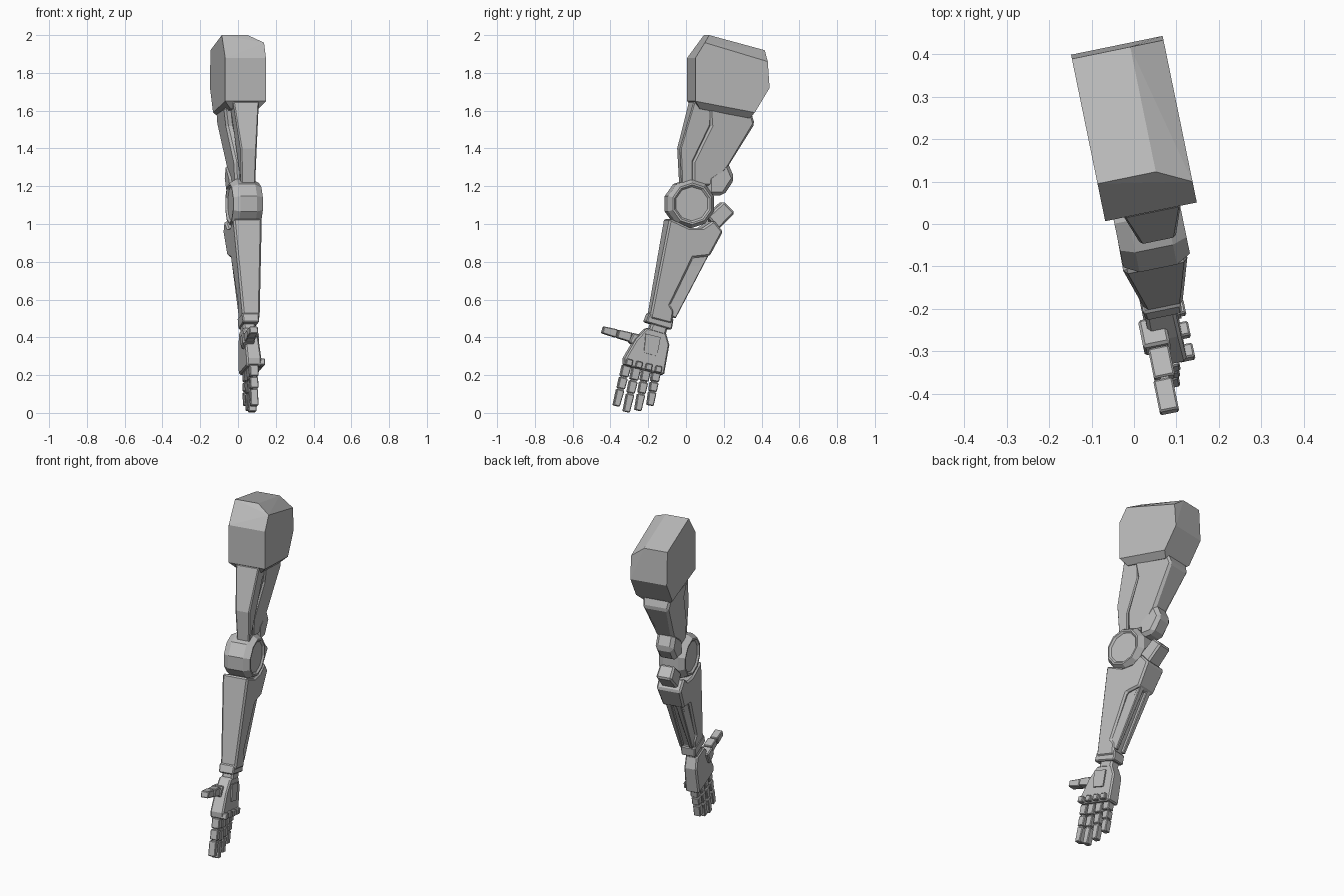
import bpy, bmesh, math
from mathutils import Vector, Matrix

if "Cube" in bpy.data.objects:
    bpy.data.objects.remove(bpy.data.objects["Cube"])

grey = bpy.data.materials.new("plain grey")
grey.use_nodes = True
TONE = (.5, .5, .5, 1)
grey.diffuse_color = TONE
grey.node_tree.nodes["Principled BSDF"].inputs["Base Color"].default_value = TONE

# The whole arm is turned slightly about the vertical axis
YAW = Matrix.Rotation(math.radians(11.6), 4, "Z")


def finish(name, bm, bevel=0):
    """Turn the finished part and place it in the scene."""
    bmesh.ops.recalc_face_normals(bm, faces=bm.faces)
    bm.transform(YAW)
    mesh = bpy.data.meshes.new(name)
    bm.to_mesh(mesh)
    bm.free()
    mesh.materials.append(grey)
    obj = bpy.data.objects.new(name, mesh)
    bpy.context.collection.objects.link(obj)
    if bevel:
        chamfer = obj.modifiers.new("chamfer", "BEVEL")
        chamfer.width, chamfer.segments = bevel, 1
        chamfer.limit_method, chamfer.angle_limit = "ANGLE", math.radians(35)


def hull(name, points):
    """Convex faceted block around a few corner points."""
    bm = bmesh.new()
    corners = [bm.verts.new(point) for point in points]
    bmesh.ops.convex_hull(bm, input=corners)
    bmesh.ops.dissolve_limit(bm, angle_limit=.03, verts=bm.verts, edges=bm.edges)
    finish(name, bm)


def part(name, centre, profile, top, bottom, waist=None, bevel=0):
    """Side profile given half widths that narrow from the top down to the waist."""
    heights = [z for y, z in profile]
    high, low = max(heights), min(heights) if waist is None else waist
    bm = bmesh.new()
    sides = []
    for sign in (-1, 1):
        side = []
        for y, z in profile:
            share = max(0, (z - low) / (high - low))
            half = bottom + (top - bottom) * share
            side.append(bm.verts.new((centre + sign * half, y, z)))
        sides.append(side)
    left, right = sides
    bm.faces.new(left)
    bm.faces.new(right[::-1])
    for i in range(len(profile)):
        bm.faces.new((left[i - 1], right[i - 1], right[i], left[i]))
    finish(name, bm, bevel)


def wheel(name, centre, half_profile, sides):
    """Faceted wheel on a sideways axis, from a mirrored (offset, radius) profile."""
    rings = [(-offset, radius) for offset, radius in half_profile] + half_profile[::-1]
    bm = bmesh.new()
    loops = []
    for offset, radius in rings:
        loop = []
        for k in range(sides):
            angle = math.tau * (k + .5) / sides
            spoke = Vector((offset, radius * math.cos(angle), radius * math.sin(angle)))
            loop.append(bm.verts.new(Vector(centre) + spoke))
        loops.append(loop)
    for a, b in zip(loops, loops[1:]):
        for k in range(sides):
            bm.faces.new((a[k - 1], a[k], b[k], b[k - 1]))
    bm.faces.new(loops[0])
    bm.faces.new(loops[-1][::-1])
    finish(name, bm)


def bar(name, centre, start, end, start_size, end_size, half, bevel=0):
    """Tapered bar between two points of the side view."""
    along = (end - start).normalized()
    across = Vector((-along.y, along.x))
    corners = [start + across * start_size, end + across * end_size,
               end - across * end_size, start - across * start_size]
    part(name, centre, [tuple(c) for c in corners], half, half, bevel=bevel)


def digit(name, centre, start, end, size, stops):
    """Finger of tapering segments strung on a thin pin."""
    bar(name + "_pin", centre, start, start.lerp(end, .9), size * .7, size * .6, .01)
    for a, b in zip(stops, stops[1:]):
        bar(name + "_segment", centre - a * .01, start.lerp(end, a), start.lerp(end, b - .03),
            size * (1 - a / 5), size * (1 - b / 4), size * (1 - a / 6), .004)


# Shoulder armour: flat walls, sloping roof and a drawn-in underside
outer, inner, ridge = -.065, .155, .075
wall = [(.02, 1.65), (.02, 1.88), (.42, 1.72), (.34, 1.59)]
roof = [(.11, 2), (.41, 1.92)]
eaves = [(.07, 1.96), (.41, 1.86)]
underside = [(.05, 1.61), (.32, 1.56)]
layout = [(outer, wall + roof), (ridge, roof), (inner, wall + eaves), (-.03, underside), (.12, underside)]
hull("shoulder_armour", [(x, y, z) for x, outline in layout for y, z in outline])

# Upper arm
part("front_upper_arm", .048,
     [(.02, 1.65), (.12, 1.65), (.11, 1.52), (.02, 1.33), (.02, 1.2), (-.04, 1.2), (-.05, 1.4)],
     top=.07, bottom=.037, waist=1.35, bevel=.006)
part("rear_upper_arm", .035,
     [(.1, 1.62), (.33, 1.59), (.35, 1.53), (.21, 1.3), (.13, 1.2), (.02, 1.2), (.02, 1.33), (.11, 1.52)],
     top=.09, bottom=.045, waist=1.3, bevel=.012)

# Elbow
wheel("elbow_hub", (.035, .01, 1.107), [(.07, .09), (.08, .1), (.08, .11), (.045, .13)], sides=10)
part("elbow_point", .03, [(.1, 1.25), (.21, 1.33), (.25, 1.24), (.19, 1.15), (.1, 1.15)],
     top=.055, bottom=.055, bevel=.02)
part("elbow_block", .03, [(.1, 1.04), (.19, 1.12), (.25, 1.06), (.16, .97)],
     top=.045, bottom=.05, bevel=.01)

# Forearm shell, with twin rails in the recess behind it
part("forearm_shell", .03,
     [(-.11, 1.03), (0, .98), (.07, .98), (.13, 1.02), (.18, .96), (.11, .83),
      (.02, .82), (-.1, .57), (-.08, .54), (-.09, .47), (-.21, .5)],
     top=.078, bottom=.044, bevel=.01)
part("forearm_core", .03, [(0, .86), (.09, .84), (-.09, .5), (-.14, .54)], top=.05, bottom=.034)
for sign in (-1, 1):
    part("rear_rail", .03 + sign * .03, [(.03, .85), (.11, .84), (-.07, .5), (-.13, .54)],
         top=.018, bottom=.01, bevel=.004)

# Wrist
part("wrist_cuff", .025, [(-.21, .53), (-.08, .5), (-.09, .44), (-.23, .48)],
     top=.046, bottom=.042, bevel=.006)
bar("wrist", .022, Vector((-.15, .47)), Vector((-.165, .42)), .045, .045, .034, .01)

# Hand
part("palm", .018, [(-.22, .45), (-.12, .43), (-.1, .36), (-.13, .2), (-.34, .25), (-.34, .29), (-.28, .39)],
     top=.036, bottom=.042, bevel=.008)
part("hand_plate", .061, [(-.23, .42), (-.15, .4), (-.17, .3), (-.24, .32)], top=.004, bottom=.004)

# Fingers fan out from the knuckles
for i, length in enumerate((.22, .24, .22, .18)):
    root = Vector((-.325 + .053 * i, .25 - .012 * i))
    reach = Vector((-.25 + .025 * i, -.97)) * length
    digit("finger", .016, root, root + reach, .023, (0, .3, .6, 1.03))
    bar("knuckle", .058, root - reach.normalized() * .035, root, .017, .018, .02, .004)

# Thumb
joint = Vector((-.3, .4))
bar("thumb_base", -.005, Vector((-.24, .37)), joint, .04, .026, .032, .006)
digit("thumb", -.002, joint, Vector((-.45, .44)), .025, (0, .5, 1.03))
